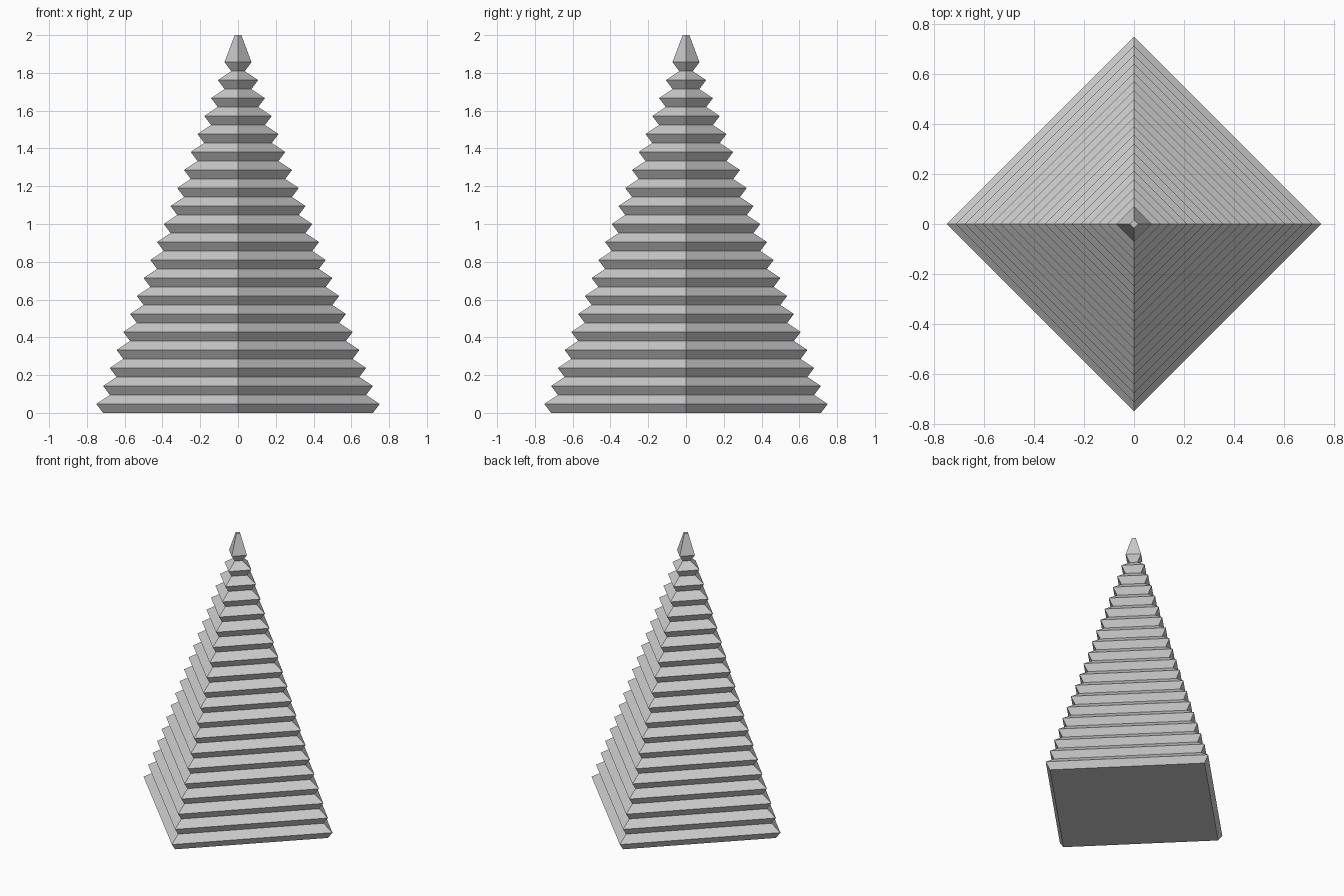
import bpy, bmesh
from math import cos, sin, pi

if "Cube" in bpy.data.objects:
    bpy.data.objects.remove(bpy.data.objects["Cube"])

TIERS = 20
STEP_Z = 2 / 21        # height of one tier
STEP_R = 0.75 / 21     # radius lost per tier

# Zigzag profile: each tier flares out from its neck, then slopes back in
profile = []
for k in range(TIERS):
    profile.append((STEP_R * (20 - k), STEP_Z * k))
    profile.append((STEP_R * (21 - k), STEP_Z * (k + 0.5)))
# Blunt tip above the last flare
profile.append((STEP_R / 2, 2.0))

# Stack square rings with corners on the axes and bridge them
bm = bmesh.new()
rings = [[bm.verts.new((r * cos(i * pi / 2), r * sin(i * pi / 2), z)) for i in range(4)]
         for r, z in profile]
for low, high in zip(rings, rings[1:]):
    for i in range(4):
        j = (i + 1) % 4
        bm.faces.new((low[i], low[j], high[j], high[i]))
# Base and tip caps
bm.faces.new(rings[0][::-1])
bm.faces.new(rings[-1])

mesh = bpy.data.meshes.new("tiered_spire")
bm.to_mesh(mesh)
bm.free()
bpy.context.collection.objects.link(bpy.data.objects.new("tiered_spire", mesh))
